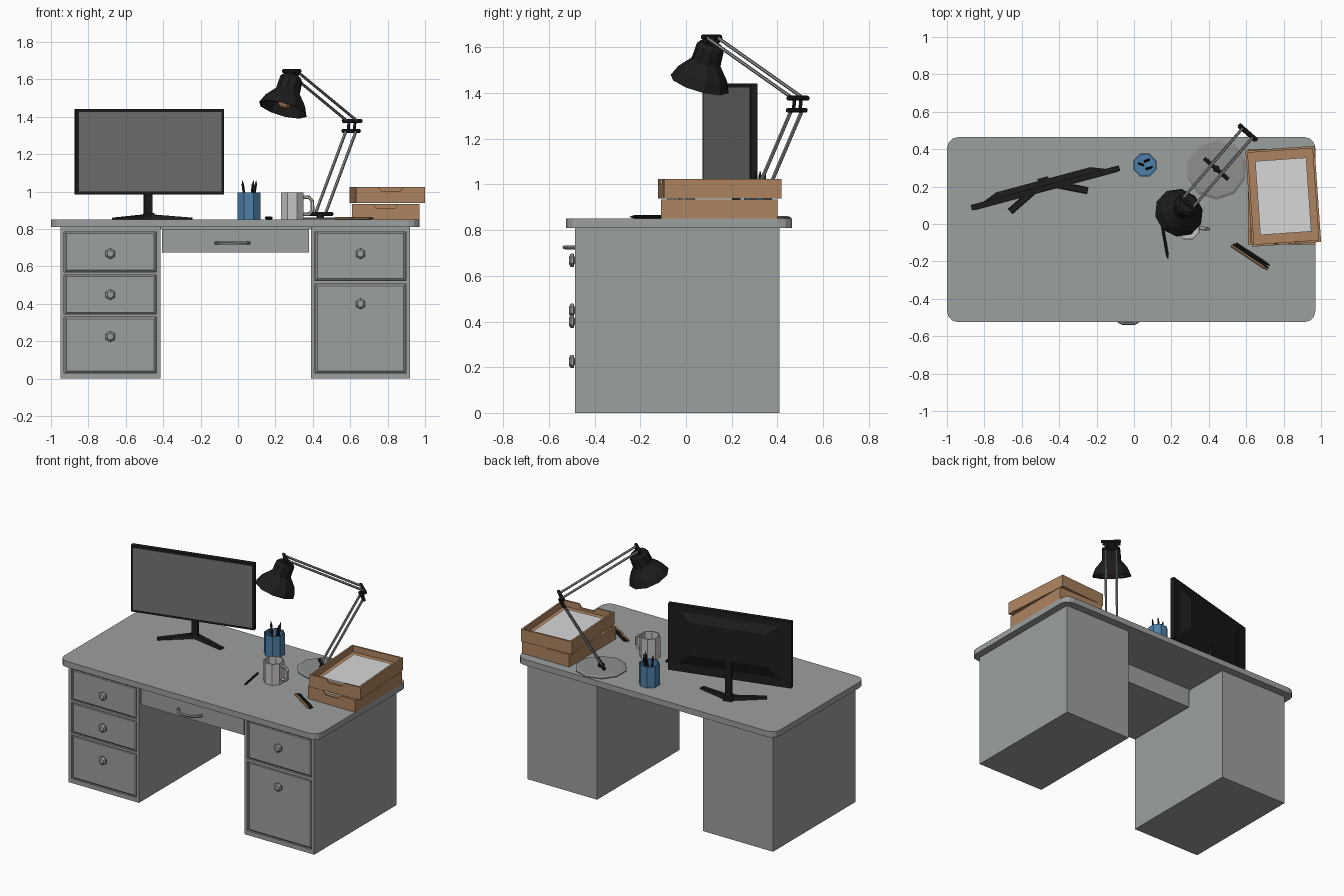
import bpy, bmesh, math
from mathutils import Vector, Matrix

if "Cube" in bpy.data.objects:
    bpy.data.objects.remove(bpy.data.objects["Cube"])


def material(name, r, g, b):
    m = bpy.data.materials.new(name)
    m.diffuse_color = (r, g, b, 1)
    m.use_nodes = True
    m.node_tree.nodes["Principled BSDF"].inputs["Base Color"].default_value = m.diffuse_color
    return m


GREY = material("desk grey", .33, .35, .345)
STEEL = material("steel grey", .27, .28, .28)
BLACK = material("black plastic", .012, .012, .012)
SCREEN = material("screen grey", .17, .17, .17)
WOOD = material("tan wood", .42, .23, .115)
PAPER = material("paper", .68, .68, .68)
WHITE = material("mug white", .56, .55, .54)
BLUE = material("cup blue", .075, .21, .38)
I = Matrix.Identity(4)


def place(x, y, z, deg=0):
    return Matrix.Translation((x, y, z)) @ Matrix.Rotation(math.radians(deg), 4, 'Z')


def loft(name, rings, mat, M=I):
    """Skin a list of equal-sized point rings and cap both ends."""
    bm = bmesh.new()
    vs = [[bm.verts.new(M @ Vector(p)) for p in ring] for ring in rings]
    n = len(rings[0])
    for a, b in zip(vs, vs[1:]):
        for i in range(n):
            j = (i + 1) % n
            bm.faces.new((a[i], a[j], b[j], b[i]))
    bm.faces.new(vs[0])
    bm.faces.new(vs[-1])
    bmesh.ops.recalc_face_normals(bm, faces=bm.faces)
    me = bpy.data.meshes.new(name)
    bm.to_mesh(me)
    bm.free()
    me.materials.append(mat)
    ob = bpy.data.objects.new(name, me)
    bpy.context.collection.objects.link(ob)
    return ob


def rect(x0, x1, z0, z1, y):
    return [(x0, y, z0), (x1, y, z0), (x1, y, z1), (x0, y, z1)]


def box(name, x, y, z, mat, M=I):
    return loft(name, [rect(*x, *z, y[0]), rect(*x, *z, y[1])], mat, M)


def lathe(name, profile, n, mat, M=I):
    """profile: (radius, height) pairs."""
    ang = [2 * math.pi * (i + .5) / n for i in range(n)]
    return loft(name, [[(r * math.cos(a), r * math.sin(a), h) for a in ang] for r, h in profile], mat, M)


def tube(name, pts, r, mat, n=6, M=I):
    """Sweep a round section along points; r is one radius or one per point."""
    pts = [Vector(p) for p in pts]
    rs = r if isinstance(r, (list, tuple)) else [r] * len(pts)
    side = None
    rings = []
    for i, p in enumerate(pts):
        t = (pts[min(i + 1, len(pts) - 1)] - pts[max(i - 1, 0)]).normalized()
        if side is None:
            side = t.orthogonal().normalized()
        u = (side - t * side.dot(t)).normalized()
        v = t.cross(u)
        side = u
        rings.append([p + (u * math.cos(a) + v * math.sin(a)) * rs[i]
                      for a in (2 * math.pi * k / n for k in range(n))])
    return loft(name, rings, mat, M)


# Desk top with rounded corners
outline = []
R, x0, x1, y0, y1 = .06, -1, .97, -.525, .465
for k, (cx, cy) in enumerate([(x1 - R, y1 - R), (x0 + R, y1 - R), (x0 + R, y0 + R), (x1 - R, y0 + R)]):
    for s in range(4):
        a = math.pi / 2 * (k + s / 3)
        outline.append((cx + R * math.cos(a), cy + R * math.sin(a)))
loft("desk_top", [[(x, y, z) for x, y in outline] for z in (.81, .85)], GREY)

# Drawer pedestals: carcass, raised frame, bevelled drawer fronts, hexagonal knobs
for side, px0, px1, drawers, knobs in (
        ("left", -.95, -.415, [(.03, .33), (.345, .555), (.57, .785)], [.225, .449, .668]),
        ("right", .39, .92, [(.03, .505), (.525, .785)], [.40, .668])):
    box(side + "_pedestal", (px0, px1), (-.468, .41), (0, .81), GREY)
    for fx in ((px0, px0 + .02), (px1 - .02, px1)):
        box(side + "_frame_stile", fx, (-.485, -.468), (0, .81), GREY)
    levels = [0] + [z for d in drawers for z in d] + [.81]
    for za, zb in zip(levels[::2], levels[1::2]):
        box(side + "_frame_rail", (px0 + .02, px1 - .02), (-.485, -.468), (za, zb), GREY)
    for (za, zb), kz in zip(drawers, knobs):
        a, b = px0 + .024, px1 - .024
        loft(side + "_drawer_front", [rect(a, b, za, zb, -.468), rect(a, b, za, zb, -.472),
             rect(a + .01, b - .01, za + .01, zb - .01, -.48)], GREY)
        K = Matrix.Translation(((px0 + px1) / 2, -.478, kz)) @ Matrix.Rotation(math.pi / 2, 4, 'X')
        lathe(side + "_knob", [(.013, 0), (.013, .01), (.029, .014), (.029, .026), (.018, .034)], 6, GREY, K)

# Centre drawer and its arched pull
box("centre_drawer", (-.405, .38), (-.475, .08), (.675, .80), GREY)
box("centre_drawer_rail", (-.415, .39), (-.465, .08), (.80, .81), GREY)
tube("centre_drawer_pull", [(-.12, -.475, .725), (-.10, -.51, .725), (-.06, -.532, .725), (0, -.532, .725),
     (.04, -.51, .725), (.06, -.475, .725)], .009, STEEL)

# Monitor, turned slightly
M = place(-.473, .19, 0, 15)
box("monitor_panel", (-.41, .41), (-.012, .018), (.985, 1.442), BLACK, M)
box("monitor_screen", (-.394, .394), (-.015, -.011), (1.001, 1.427), SCREEN, M)
loft("monitor_back", [rect(-.34, .34, 1.04, 1.40, .017), rect(-.26, .26, 1.12, 1.345, .048)], BLACK, M)
box("monitor_column", (-.02, .02), (.018, .045), (.85, 1.13), BLACK, M)
for s, label in ((-1, "left"), (1, "right")):
    base, tip, w = Vector((0, .035, .85)), Vector((s * .215, -.07, .85)), Vector((.008 * s, .016, 0))
    up = Vector((0, 0, 1))
    loft("monitor_leg_" + label, [[p - w, p + w, p + w * .8 + up * h, p - w * .8 + up * h]
         for p, h in ((base, .03), (tip, .011))], BLACK, M)
loft("monitor_foot", [rect(-.03, .03, .85, .865, .06), rect(-.03, .03, .85, .885, .01)], BLACK, M)

# Desk lamp: base, paired rods, cross bars
lathe("lamp_base", [(.165, .85), (.165, .856), (.15, .862)], 10, STEEL, place(.44, .295, 0))
axle = Vector((.75, -.66, 0))
foot, elbow_low, elbow_high, head = (Vector(p) for p in (
    (.44, .295, .88), (.605, .485, 1.325), (.61, .49, 1.378), (.287, .112, 1.645)))


def bar(name, c, half):
    tube(name, [c - axle * half, c + axle * half], .011, BLACK)


bar("lamp_base_bar", foot, .085)
tube("lamp_base_post", [(.44, .295, .86), foot], .02, BLACK)
bar("lamp_elbow_lower_bar", elbow_low, .06)
bar("lamp_elbow_upper_bar", elbow_high, .065)
bar("lamp_head_bar", head, .06)
bar("lamp_head_lower_bar", head - Vector((0, 0, .017)), .045)
for s in (-1, 1):
    o = axle * .036 * s
    tube("lamp_lower_rod", [foot + o, elbow_low + o], .0085, STEEL)
    tube("lamp_elbow_link", [elbow_low + o * .6, elbow_high + o * .6], .008, BLACK)
    tube("lamp_upper_rod", [elbow_high + o, head + o], .0075, STEEL)

# Lamp shade, hollow and tilted, with a bulb
rim = Vector((.24, .06, 1.44))
axis = Vector((.05, .052, .18)).normalized()
S = Matrix.Translation(rim) @ axis.to_track_quat('Z', 'Y').to_matrix().to_4x4()
lathe("lamp_shade", [(.05, .19), (.062, .175), (.066, .105), (.078, .09), (.112, .05), (.134, 0),
      (.128, 0), (.106, .048), (.07, .085)], 10, BLACK, S)
lathe("lamp_bulb", [(.02, .09), (.038, .05), (.038, .03), (.02, .01)], 8, WOOD, S)
tube("lamp_shade_post", [rim + axis * .18, head], .016, BLACK)

# Pencil cup with pencils
C = place(.058, .315, .85)
lathe("pencil_cup", [(.066, 0), (.066, .145), (.059, .145), (.059, .01)], 8, BLUE, C)
for bx, by, tx, ty in ((-.01, 0, -.035, .01), (0, .02, .025, .03), (.01, -.02, .04, -.01)):
    a, b = Vector((bx, by, .012)), Vector((tx, ty, .21))
    tube("cup_pencil", [a, a.lerp(b, .88), b], [.007, .007, .001], BLACK, 6, C)

# Mug with handle
G = place(.29, -.022, .85)
lathe("mug", [(.066, 0), (.066, .145), (.058, .145), (.058, .012)], 8, WHITE, G)
tube("mug_handle", [(.055, 0, .12), (.09, -.003, .12), (.108, -.005, .10), (.108, -.005, .05),
     (.09, -.003, .03), (.055, 0, .03)], .01, WHITE, 6, G)

# Stacked letter trays with notched fronts and paper
for label, T, w, l, h in (("lower", place(.79, .145, .85), .36, .51, .085),
                          ("upper", place(.798, .148, .939, 4), .37, .515, .086)):
    X, Y, t = w / 2, l / 2, .012
    notch = [(-X, 0), (X, 0), (X, h), (.068, h), (.048, h - .025), (-.048, h - .025), (-.068, h), (-X, h)]
    loft(label + "_tray_front", [[(x, y, z) for x, z in notch] for y in (-Y, -Y + t)], WOOD, T)
    box(label + "_tray_back", (-X, X), (Y - t, Y), (0, h), WOOD, T)
    for s in (-1, 1):
        box(label + "_tray_side", sorted((s * X, s * (X - t))), (-Y + t, Y - t), (0, h), WOOD, T)
    box(label + "_tray_floor", (-X + t, X - t), (-Y + t, Y - t), (0, .045), WOOD, T)
    box(label + "_tray_paper", (-.137, .137), (-.198, .198), (.045, .055), PAPER, T)

# Loose pen and pencils on the desk
for name, a, b, mat in (("loose_pen", (.15, .0, .859), (.182, -.185, .859), BLACK),
                        ("loose_pencil_black", (.545, -.105, .858), (.725, -.222, .858), BLACK),
                        ("loose_pencil_wood", (.52, -.115, .858), (.715, -.245, .858), WOOD),
                        ("loose_pencil_dark", (.53, -.108, .858), (.722, -.236, .858), BLACK)):
    a, b = Vector(a), Vector(b)
    tube(name, [a, a.lerp(b, .88), b], [.0075, .0075, .002], mat)
